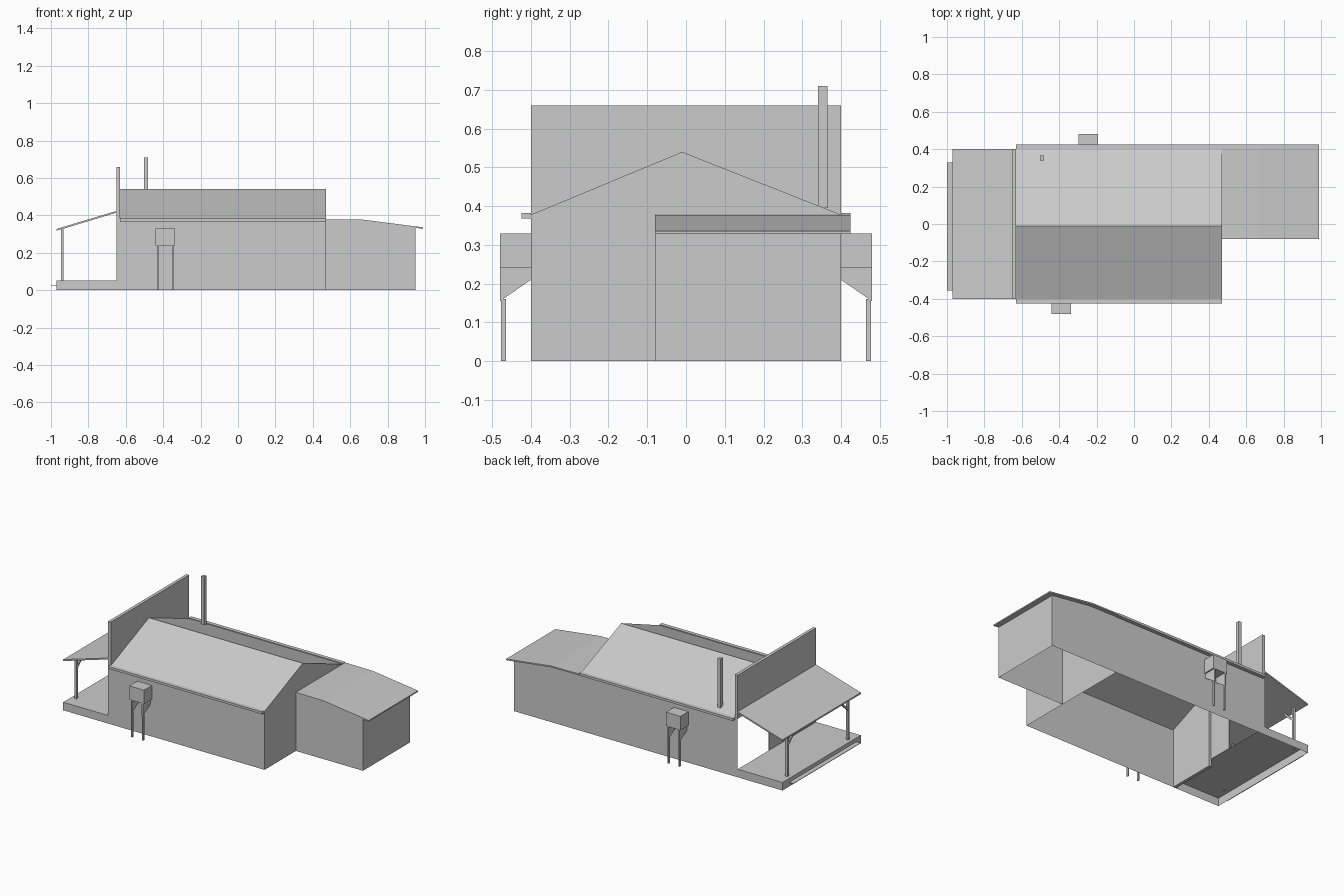
import bpy
import bmesh

cube = bpy.data.objects.get("Cube")
if cube:
    bpy.data.objects.remove(cube, do_unlink=True)

grey = bpy.data.materials.new("plain grey")
grey.use_nodes = True
grey.diffuse_color = (0.6, 0.6, 0.6, 1)
grey.node_tree.nodes["Principled BSDF"].inputs["Base Color"].default_value = (0.6, 0.6, 0.6, 1)


def prism(name, axis, profile, lo, hi, caps=(True, True), skip=()):
    """Extrude a profile along an axis; chosen sides and ends may stay open."""
    bm = bmesh.new()

    def place(p, t):
        co = list(p)
        co.insert("xyz".index(axis), t)
        return bm.verts.new(co)

    ends = [[place(p, t) for p in profile] for t in (lo, hi)]
    n = len(profile)
    for i in range(n):
        if i not in skip:
            j = (i + 1) % n
            bm.faces.new((ends[0][i], ends[0][j], ends[1][j], ends[1][i]))
    for ring, closed in zip(ends, caps):
        if closed:
            bm.faces.new(ring)
    bmesh.ops.recalc_face_normals(bm, faces=bm.faces)
    mesh = bpy.data.meshes.new(name)
    bm.to_mesh(mesh)
    bm.free()
    mesh.materials.append(grey)
    obj = bpy.data.objects.new(name, mesh)
    bpy.context.collection.objects.link(obj)
    return obj


def box(name, x, y, z, **options):
    profile = [(x[0], y[0]), (x[1], y[0]), (x[1], y[1]), (x[0], y[1])]
    return prism(name, "z", profile, *z, **options)


# Main hall: hollow walls and gable roof, without a floor or front wall
prism("main_hall", "x",
      [(-0.4, 0), (0.4, 0), (0.4, 0.378), (-0.01, 0.54), (-0.4, 0.378)],
      -0.65, 0.47, caps=(False, True), skip=(0,))
front = (-0.65, -0.63)
box("false_front", front, (-0.4, 0.4), (0.378, 0.66))
box("front_wall", front, (-0.398, -0.08), (0, 0.378))
box("front_door", (-0.65, -0.645), (-0.08, 0.08), (0.05, 0.378))
box("chimney", (-0.502, -0.48), (0.34, 0.365), (0.395, 0.71))

# Eave gutters
for side, label in ((-1, "front"), (1, "back")):
    box(label + "_gutter", (-0.632, 0.47),
        sorted((side * 0.4, side * 0.424)), (0.368, 0.383))

# Annex: hollow walls and a bent roof
prism("annex_walls", "y",
      [(0.47, 0), (0.95, 0), (0.95, 0.334), (0.68, 0.37), (0.47, 0.372)],
      -0.08, 0.4, skip=(0, 2, 3, 4))
prism("annex_roof", "y",
      [(0.47, 0.379), (0.67, 0.377), (0.99, 0.336),
       (0.99, 0.328), (0.67, 0.368), (0.47, 0.37)], -0.08, 0.425)

# Porch: hollow deck, step, sloping roof, posts and braces
box("porch_deck", (-0.97, -0.65), (-0.4, 0.4), (0, 0.052),
    caps=(False, True), skip=(1,))
box("porch_step", (-1, -0.97), (-0.355, 0.33), (0.024, 0.027))
prism("porch_roof", "y",
      [(-0.97, 0.328), (-0.645, 0.425), (-0.645, 0.416), (-0.97, 0.318)], -0.4, 0.4)
for side, label in ((-1, "right"), (1, "left")):
    y = side * 0.31
    box(label + "_porch_post", (-0.947, -0.932), (y - 0.008, y + 0.008), (0.05, 0.328))
    prism(label + "_porch_brace", "x",
          [(y, 0.235), (y, 0.252), (y - side * 0.08, 0.328), (y - side * 0.08, 0.311)],
          -0.944, -0.935)

# Wall-mounted tanks, each with two brackets and two legs
for side, label, x in ((-1, "front", -0.388), (1, "back", -0.245)):
    wall, outer = side * 0.4, side * 0.48
    box(label + "_tank", (x - 0.052, x + 0.052), sorted((wall, outer)), (0.24, 0.33))
    for k in (-1, 1):
        mid = x + k * 0.039
        prism(label + "_tank_bracket", "x",
              [(wall, 0.24), (outer, 0.24), (outer, 0.155), (wall, 0.21)],
              mid - 0.004, mid + 0.004)
        box(label + "_tank_leg", (mid - 0.004, mid + 0.004),
            sorted((side * 0.464, side * 0.477)), (0, 0.16))
